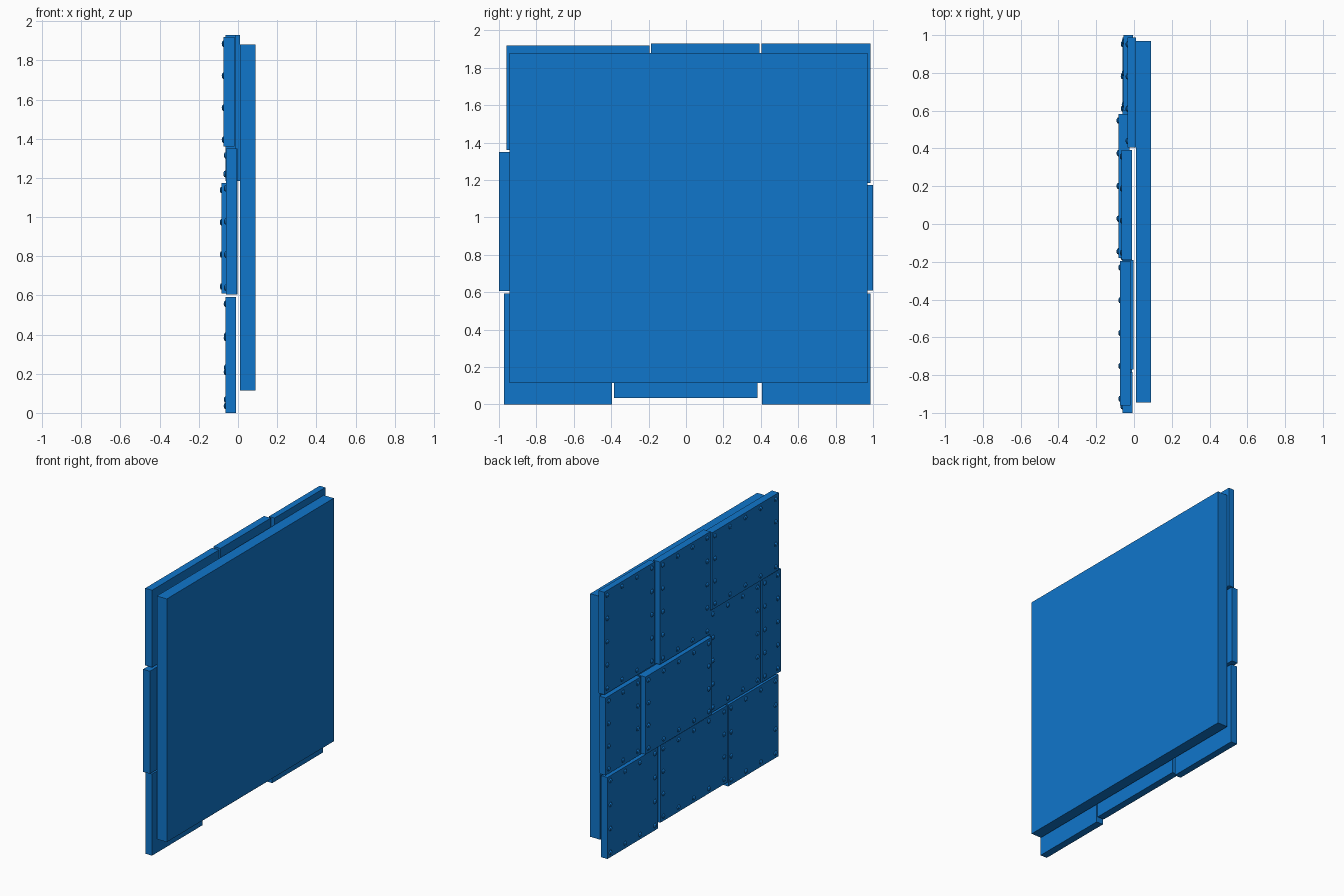
import bpy, bmesh
from mathutils import Matrix

if "Cube" in bpy.data.objects:
    bpy.data.objects.remove(bpy.data.objects["Cube"])

blue = bpy.data.materials.new("blue_paint")
blue.diffuse_color = (0.005, 0.18, 0.6, 1)
blue.use_nodes = True
blue.node_tree.nodes["Principled BSDF"].inputs["Base Color"].default_value = blue.diffuse_color

RIVET_R = 0.017    # rivet radius
INSET = 0.035      # rivet distance from the plate edge
SPACING = 0.18     # target rivet pitch


def add_box(bm, x, y, z):
    centre = [(a + b) / 2 for a, b in (x, y, z)]
    size = [b - a for a, b in (x, y, z)]
    bmesh.ops.create_cube(bm, size=1, matrix=Matrix.Translation(centre) @ Matrix.Diagonal((*size, 1)))


def finish(bm, name):
    mesh = bpy.data.meshes.new(name)
    bm.to_mesh(mesh)
    bm.free()
    mesh.materials.append(blue)
    obj = bpy.data.objects.new(name, mesh)
    bpy.context.collection.objects.link(obj)
    return obj


def steps(lo, hi):
    lo, hi = lo + INSET, hi - INSET
    n = max(1, round((hi - lo) / SPACING))
    return [lo + (hi - lo) * i / n for i in range(n + 1)]


def plate(name, x, y, z):
    bm = bmesh.new()
    add_box(bm, x, y, z)
    finish(bm, name)
    # flattened dome rivets around the plate border
    ys, zs = steps(*y), steps(*z)
    spots = [(a, b) for a in ys for b in zs if a in (ys[0], ys[-1]) or b in (zs[0], zs[-1])]
    bm = bmesh.new()
    for a, b in spots:
        m = Matrix.Translation((x[0], a, b)) @ Matrix.Diagonal((0.6, 1, 1, 1))
        bmesh.ops.create_uvsphere(bm, u_segments=8, v_segments=6, radius=RIVET_R, matrix=m)
    finish(bm, name + "_rivets")


# backing slab
bm = bmesh.new()
add_box(bm, (0.01, 0.09), (-0.945, 0.97), (0.115, 1.88))
finish(bm, "backing_slab")

# overlapping armour plates: x, y and z ranges
plates = {
    "plate_top_a": ((-0.035, 0.01), (0.405, 0.987), (1.185, 1.93)),
    "plate_top_b": ((-0.065, -0.01), (-0.187, 0.392), (1.185, 1.93)),
    "plate_top_c": ((-0.073, -0.018), (-0.96, -0.195), (1.36, 1.92)),
    "plate_mid_a": ((-0.055, -0.005), (0.597, 1.0), (0.61, 1.173)),
    "plate_mid_b": ((-0.083, -0.025), (-0.18, 0.583), (0.61, 1.173)),
    "plate_mid_c": ((-0.06, -0.003), (-0.77, -0.19), (0.605, 1.35)),
    "plate_mid_d": ((-0.062, -0.008), (-1.0, -0.783), (0.605, 1.35)),
    "plate_low_a": ((-0.06, -0.01), (0.407, 0.987), (0.0, 0.592)),
    "plate_low_b": ((-0.062, -0.01), (-0.385, 0.383), (0.033, 0.592)),
    "plate_low_c": ((-0.063, -0.01), (-0.972, -0.395), (0.0, 0.592)),
}
for name, ranges in plates.items():
    plate(name, *ranges)
